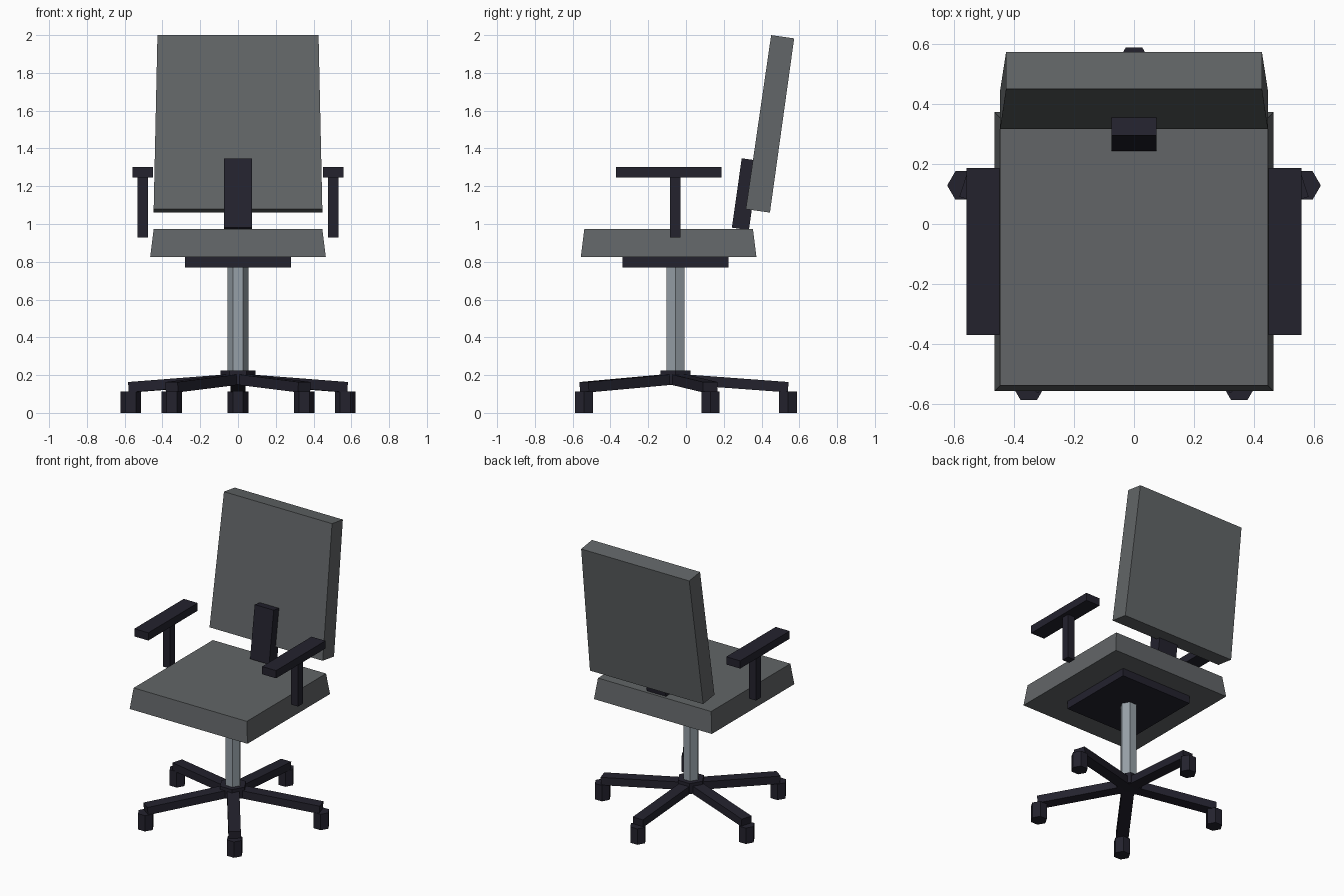
import bpy, bmesh, math
from mathutils import Matrix, Vector

if "Cube" in bpy.data.objects:
    bpy.data.objects.remove(bpy.data.objects["Cube"])


def material(name, rgb):
    m = bpy.data.materials.new(name)
    m.diffuse_color = (*rgb, 1)
    m.use_nodes = True
    m.node_tree.nodes["Principled BSDF"].inputs["Base Color"].default_value = m.diffuse_color
    return m


GREY = material("grey fabric", (0.122, 0.131, 0.136))
DARK = material("dark plastic", (0.017, 0.016, 0.027))
STEEL = material("steel", (0.305, 0.350, 0.385))


def loft(name, bottom, top, z0, z1, mat, matrix=Matrix()):
    """Solid between two matching outlines, then placed by a matrix."""
    bm = bmesh.new()
    lo = [bm.verts.new((x, y, z0)) for x, y in bottom]
    hi = [bm.verts.new((x, y, z1)) for x, y in top]
    n = len(lo)
    bm.faces.new(lo[::-1])
    bm.faces.new(hi)
    for i in range(n):
        j = (i + 1) % n
        bm.faces.new((lo[i], lo[j], hi[j], hi[i]))
    bm.transform(matrix)
    bmesh.ops.recalc_face_normals(bm, faces=bm.faces)
    mesh = bpy.data.meshes.new(name)
    bm.to_mesh(mesh)
    bm.free()
    mesh.materials.append(mat)
    obj = bpy.data.objects.new(name, mesh)
    bpy.context.collection.objects.link(obj)
    return obj


def rect(w, d):
    return [(-w / 2, -d / 2), (w / 2, -d / 2), (w / 2, d / 2), (-w / 2, d / 2)]


def box(name, size, center, mat, rot=Matrix()):
    r = rect(size[0], size[1])
    return loft(name, r, r, -size[2] / 2, size[2] / 2, mat,
                Matrix.Translation(center) @ rot)


def hex_prism(name, radius, center, z0, z1, mat):
    r = [(radius * math.cos(math.pi * i / 3), radius * math.sin(math.pi * i / 3))
         for i in range(6)]
    return loft(name, r, r, z0, z1, mat, Matrix.Translation((*center, 0)))


CY = -0.056                      # centre line of the base
SEAT_Y = -0.092
TILT = Matrix.Rotation(math.radians(-8.1), 4, 'X')

# Seat and plate below it
loft("seat", rect(0.93, 0.93), rect(0.893, 0.893), 0.825, 0.973, GREY,
     Matrix.Translation((0, SEAT_Y, 0)))
box("seat_plate", (0.56, 0.56, 0.06), (0, CY, 0.80), DARK)

# Reclined backrest and its support
loft("backrest", rect(0.893, 0.129), rect(0.853, 0.123), 0, 0.931, GREY,
     Matrix.Translation((0, 0.3805, 1.0695)) @ TILT)
box("back_support", (0.15, 0.091, 0.371), (0, 0.314, 1.158), DARK, TILT)

# Armrests
for side, s in (("left", -1), ("right", 1)):
    box(side + "_arm_post", (0.055, 0.055, 0.335), (s * 0.505, CY, 1.0955), DARK)
    box(side + "_arm_pad", (0.11, 0.557, 0.055), (s * 0.504, SEAT_Y + 0.001, 1.273), DARK)

# Column and hub
hex_prism("column", 0.055, (0, CY), 0.19, 0.78, STEEL)
hex_prism("hub", 0.092, (0, CY), 0.15, 0.225, DARK)

# Five sloping legs, each with a caster
R, Z_IN, Z_OUT = 0.597, 0.180, 0.136
for k in range(5):
    a = math.radians(90 + 72 * k)
    inner = Vector((0, CY, Z_IN))
    outer = Vector((R * math.cos(a), CY + R * math.sin(a), Z_OUT))
    rot = (Matrix.Rotation(a, 4, 'Z') @
           Matrix.Rotation(math.atan2(Z_IN - Z_OUT, R), 4, 'Y'))
    box(f"leg_{k + 1}", ((outer - inner).length, 0.08, 0.055),
        (inner + outer) / 2, DARK, rot)
    hex_prism(f"caster_{k + 1}", 0.055, outer.xy, 0, 0.113, DARK)
